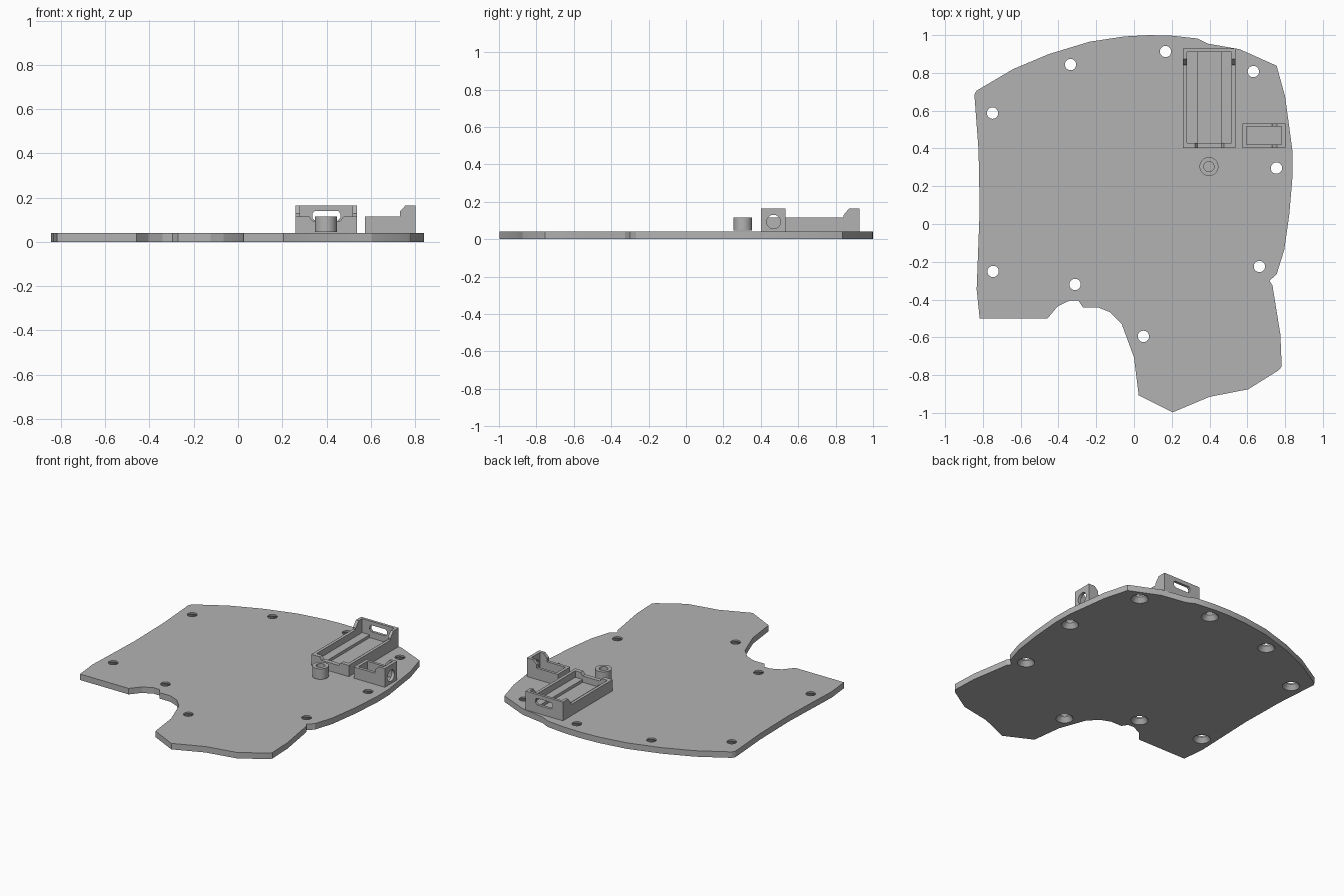
import bpy, bmesh, math
from mathutils import Vector

if "Cube" in bpy.data.objects:
    bpy.data.objects.remove(bpy.data.objects["Cube"], do_unlink=True)

grey = bpy.data.materials.new("plain grey")
grey.use_nodes = True
COLOUR = (0.45, 0.45, 0.45, 1)
grey.diffuse_color = COLOUR
grey.node_tree.nodes["Principled BSDF"].inputs["Base Color"].default_value = COLOUR


def finish(name, bm):
    bmesh.ops.recalc_face_normals(bm, faces=bm.faces)
    mesh = bpy.data.meshes.new(name)
    bm.to_mesh(mesh)
    bm.free()
    mesh.materials.append(grey)
    ob = bpy.data.objects.new(name, mesh)
    bpy.context.collection.objects.link(ob)
    return ob


def prism(name, points, axis, a, b):
    """Extrude a 2D profile along an axis from a to b."""
    place = {"x": lambda u, v, w: (w, u, v),
             "y": lambda u, v, w: (u, w, v),
             "z": lambda u, v, w: (u, v, w)}[axis]
    bm = bmesh.new()
    face = bm.faces.new([bm.verts.new(place(u, v, a)) for u, v in points])
    new = bmesh.ops.extrude_face_region(bm, geom=[face])["geom"]
    shift = Vector(place(0, 0, b - a))
    bmesh.ops.translate(bm, vec=shift,
                        verts=[v for v in new if isinstance(v, bmesh.types.BMVert)])
    return finish(name, bm)


def rect(u0, u1, v0, v1):
    return [(u0, v0), (u1, v0), (u1, v1), (u0, v1)]


def circle(u, v, r, n=40):
    return [(u + r * math.cos(2 * math.pi * i / n), v + r * math.sin(2 * math.pi * i / n))
            for i in range(n)]


def cones(name, centres, r0, r1, z0, z1):
    """One mesh holding a tapered cylinder at every centre."""
    bm = bmesh.new()
    for x, y in centres:
        new = bmesh.ops.create_cone(bm, cap_ends=True, segments=40, radius1=r0,
                                    radius2=r1, depth=z1 - z0)
        bmesh.ops.translate(bm, verts=new["verts"], vec=(x, y, (z0 + z1) / 2))
    return finish(name, bm)


def boolean(target, tool, operation="DIFFERENCE"):
    mod = target.modifiers.new("cut", "BOOLEAN")
    mod.operation, mod.object, mod.solver = operation, tool, "EXACT"
    bpy.context.view_layer.objects.active = target
    bpy.ops.object.modifier_apply(modifier=mod.name)
    bpy.data.objects.remove(tool, do_unlink=True)


def inset(points, d):
    """Mitred inward offset of a clockwise outline."""
    result = []
    for i, p in enumerate(points):
        q0, q, q1 = Vector(points[i - 1]), Vector(p), Vector(points[(i + 1) % len(points)])
        e0, e1 = (q - q0).normalized(), (q1 - q).normalized()
        n0, n1 = Vector((e0.y, -e0.x)), Vector((e1.y, -e1.x))
        result.append(tuple(q + (n0 + n1) * d / (1 + n0.dot(n1))))
    return result


# Base plate outline, clockwise from the back right corner
outline = [(-.845, .685), (-.833, .706), (-.64, .82), (-.45, .9), (-.235, .965),
           (-.05, .993), (.08, 1), (.2, .997), (.335, .982), (.39, .955), (.56, .925),
           (.755, .838), (.8, .675), (.838, .394), (.84, .26), (.822, .05),
           (.796, -.135), (.755, -.267), (.717, -.3), (.733, -.325), (.775, -.585),
           (.782, -.755), (.765, -.775), (.605, -.875), (.4, -.915), (.205, -.997),
           (.025, -.907), (0, -.706), (-.065, -.53), (-.125, -.468), (-.19, -.442),
           (-.27, -.442), (-.295, -.405), (-.34, -.405), (-.405, -.437),
           (-.458, -.5), (-.817, -.5), (-.833, -.347), (-.817, .077), (-.823, .39)]
screws = [(-.336, .844), (.167, .913), (.632, .807), (.754, .296), (.664, -.225),
          (.05, -.595), (-.312, -.32), (-.746, -.251), (-.749, .587)]

# Plate with a raised inner panel, relieved around each countersunk screw hole
plate = prism("base_plate", outline, "z", 0, .04)
panel = prism("raised_panel", inset(outline, .043), "z", .03, .051)
boolean(panel, cones("relief_cutter", screws, .074, .074, 0, .1))
boolean(plate, panel, "UNION")
boolean(plate, cones("hole_cutter", screws, .03, .03, -.05, .1))
boolean(plate, cones("countersink_cutter", screws, .06, .03, -.01, .03))

# Long tray with a raised back end, connector window and notched front
LOW, HIGH, BASE = .115, .165, .035
tray = prism("module_tray", [(.402, BASE), (.928, BASE), (.928, HIGH), (.873, HIGH),
                             (.842, .128), (.842, LOW), (.402, LOW)], "x", .26, .537)
boolean(tray, prism("cavity", rect(.28, .517, .43, .91), "z", .053, .3))
boolean(tray, prism("window", [(.336, .108), (.35, .095), (.449, .095), (.463, .108),
                               (.463, .128), (.453, .139), (.346, .139), (.336, .128)],
                    "y", .88, 1))
boolean(tray, prism("notch", [(.336, .095), (.463, .095), (.488, .13), (.311, .13)],
                    "y", .35, .45))

# Support ledges on both sides of the tray floor
for name, x0, x1 in (("right_ledge", .275, .336), ("left_ledge", .463, .522)):
    prism(name, rect(x0, x1, .425, .915), "z", .045, .072)

# Small side tray with a round opening in its tall outer wall
box = prism("switch_tray", [(.574, BASE), (.803, BASE), (.803, HIGH), (.757, HIGH),
                            (.731, .138), (.731, LOW), (.574, LOW)], "y", .402, .533)
boolean(box, prism("cavity", rect(.595, .782, .422, .515), "z", .053, .3))
boolean(box, prism("round_hole", circle(.468, .093, .037), "x", .76, .9))

# Hollow screw post
post = cones("screw_post", [(.397, .304)], .05, .05, .045, LOW)
boolean(post, cones("post_hole", [(.397, .304)], .027, .027, .06, .2))

# Smooth the round walls, keep the edges sharp
for ob in (plate, box, post):
    bpy.ops.object.select_all(action="DESELECT")
    ob.select_set(True)
    bpy.context.view_layer.objects.active = ob
    bpy.ops.object.shade_smooth_by_angle(angle=math.radians(20))
